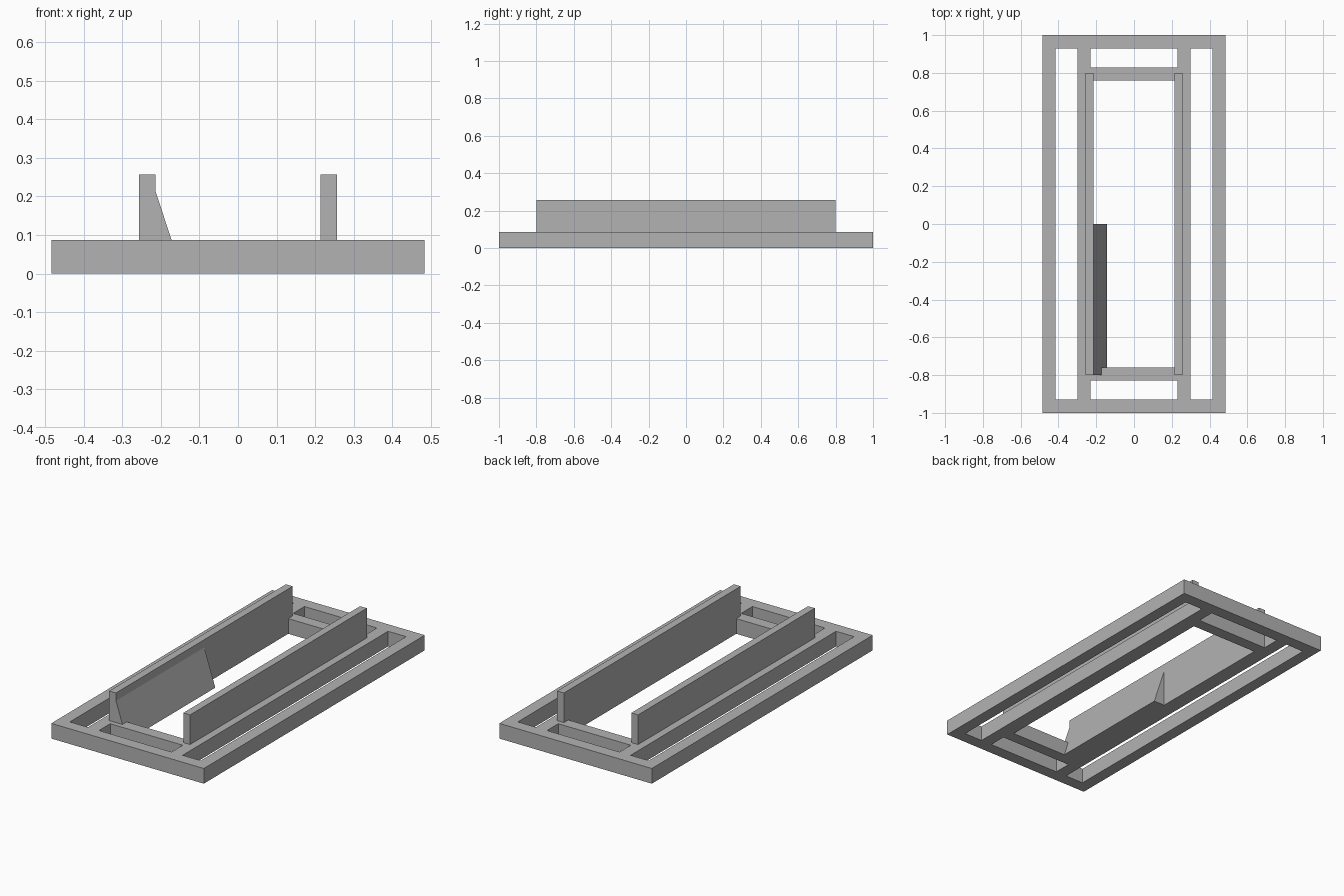
import bpy
import bmesh

# Remove the default cube
cube = bpy.data.objects.get("Cube")
if cube:
    bpy.data.objects.remove(cube, do_unlink=True)

BASE_TOP = 0.087
WALL_TOP = 0.257
WALL_IN, WALL_OUT = 0.2135, 0.2565

# Single plain grey
grey = bpy.data.materials.new("plain_grey")
grey.use_nodes = True
colour = (0.45, 0.45, 0.45, 1)
grey.diffuse_color = colour
grey.node_tree.nodes["Principled BSDF"].inputs["Base Color"].default_value = colour


def add_object(name, bm):
    bmesh.ops.recalc_face_normals(bm, faces=bm.faces)
    mesh = bpy.data.meshes.new(name)
    bm.to_mesh(mesh)
    bm.free()
    mesh.materials.append(grey)
    obj = bpy.data.objects.new(name, mesh)
    bpy.context.collection.objects.link(obj)
    return obj


def box(name, x, y, z):
    """Box from (low, high) ranges on each axis."""
    bm = bmesh.new()
    bmesh.ops.create_cube(bm, size=1)
    for v in bm.verts:
        v.co = [(r[0] + r[1]) / 2 + c * (r[1] - r[0]) for r, c in zip((x, y, z), v.co)]
    return add_object(name, bm)


# Base frame: a slab with five rectangular openings
frame = box("base_frame", (-0.4835, 0.4835), (-1, 1), (0, BASE_TOP))
openings = {
    "centre_opening": ((-WALL_IN, WALL_IN), (-0.76, 0.76)),
    "left_slot": ((0.30, 0.415), (-0.93, 0.93)),
    "right_slot": ((-0.415, -0.30), (-0.93, 0.93)),
    "front_window": ((-0.23, 0.23), (-0.93, -0.828)),
    "back_window": ((-0.23, 0.23), (0.828, 0.93)),
}
for name, (x, y) in openings.items():
    cutter = box(name + "_cutter", x, y, (-0.1, 0.2))
    cutter.hide_render = True
    cutter.hide_set(True)
    cut = frame.modifiers.new(name, "BOOLEAN")
    cut.operation = "DIFFERENCE"
    cut.solver = "EXACT"
    cut.object = cutter

# Apply the cuts, then drop the cutters
bpy.context.view_layer.update()
cut_mesh = bpy.data.meshes.new_from_object(
    frame.evaluated_get(bpy.context.evaluated_depsgraph_get()))
frame.modifiers.clear()
frame.data = cut_mesh
for name in openings:
    bpy.data.objects.remove(bpy.data.objects[name + "_cutter"], do_unlink=True)

# Two upright walls along the centre opening
box("left_wall", (WALL_IN, WALL_OUT), (-0.8, 0.8), (BASE_TOP, WALL_TOP))
box("right_wall", (-WALL_OUT, -WALL_IN), (-0.8, 0.8), (BASE_TOP, WALL_TOP))

# Sloping wedge against the front half of the right wall
bm = bmesh.new()
profile = [(-WALL_IN, 0), (-0.144, 0), (-WALL_IN, 0.212)]
face = bm.faces.new([bm.verts.new((x, -0.8, z)) for x, z in profile])
extruded = bmesh.ops.extrude_face_region(bm, geom=[face])["geom"]
bmesh.ops.translate(bm, vec=(0, 0.8, 0),
                    verts=[g for g in extruded if isinstance(g, bmesh.types.BMVert)])
add_object("sloping_wedge", bm)
